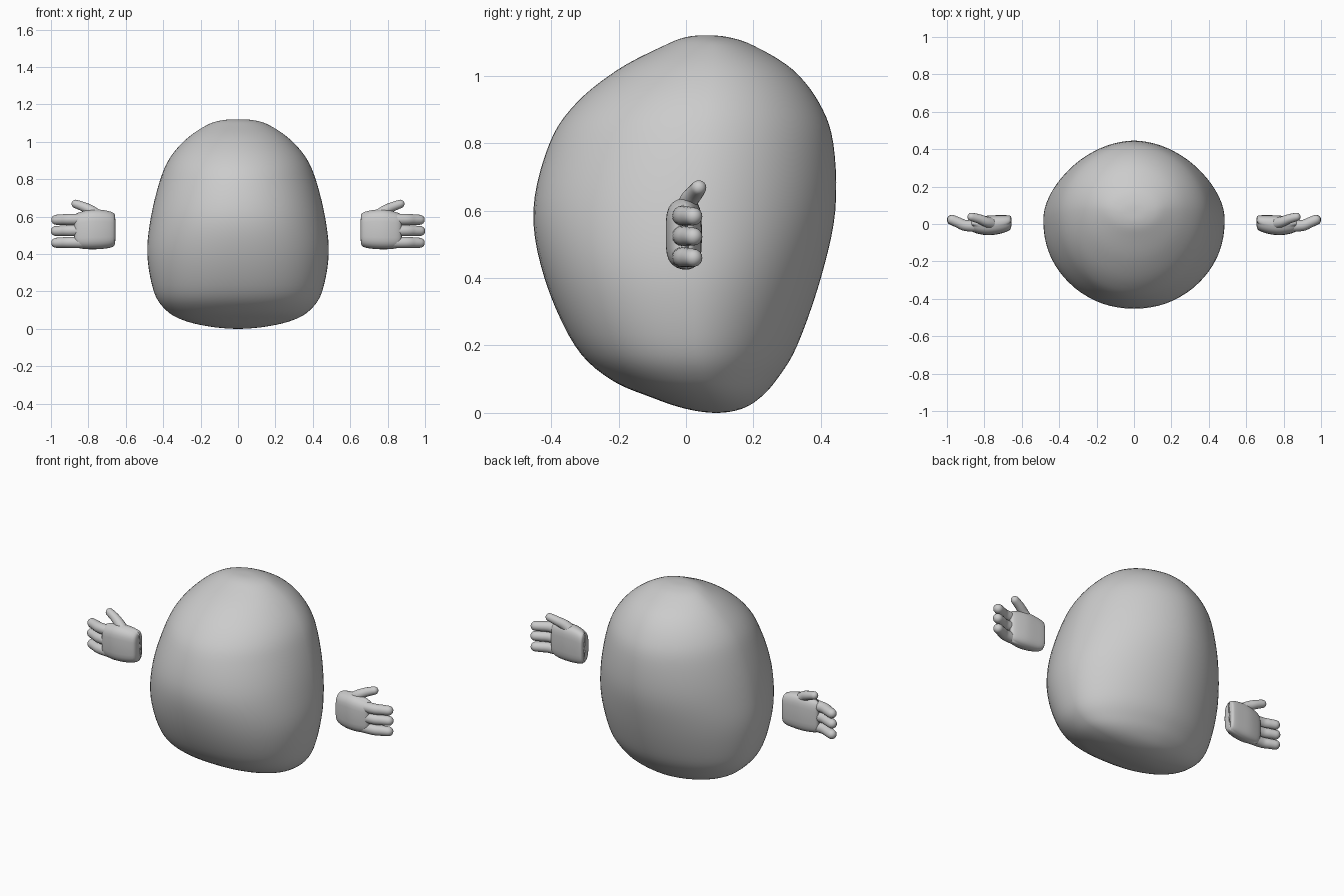
import bpy, bmesh, math
from mathutils import Vector

cube = bpy.data.objects.get("Cube")
if cube:
    bpy.data.objects.remove(cube, do_unlink=True)

grey = bpy.data.materials.new("light grey")
grey.use_nodes = True
COLOUR = (0.6, 0.6, 0.6, 1)
grey.diffuse_color = COLOUR
grey.node_tree.nodes["Principled BSDF"].inputs["Base Color"].default_value = COLOUR


def smooth_rows(rows, steps):
    """Catmull-Rom interpolation through rows of numbers."""
    rows = [Vector(r) for r in rows]
    out = []
    for i in range(1, len(rows) - 2):
        a, b, c, d = rows[i - 1:i + 3]
        for k in range(steps):
            t = k / steps
            out.append(0.5 * (2 * b + (c - a) * t + (2 * a - 5 * b + 4 * c - d) * t * t
                              + (3 * b - a - 3 * c + d) * t ** 3))
    return out + [rows[-2]]


def power(v, p):
    return math.copysign(abs(v) ** (2 / p), v)


def circle(n):
    return [(math.cos(2 * math.pi * k / n), math.sin(2 * math.pi * k / n)) for k in range(n)]


def loft(name, rings):
    """Skin closed rings; the first and last rings shrink to points."""
    bm = bmesh.new()
    loops = [[bm.verts.new(p) for p in ring] for ring in rings]
    n = len(loops[0])
    for lo, hi in zip(loops, loops[1:]):
        for k in range(n):
            bm.faces.new((lo[k], lo[(k + 1) % n], hi[(k + 1) % n], hi[k]))
    bmesh.ops.remove_doubles(bm, verts=bm.verts, dist=1e-5)
    bmesh.ops.recalc_face_normals(bm, faces=bm.faces)
    for f in bm.faces:
        f.smooth = True
    mesh = bpy.data.meshes.new(name)
    bm.to_mesh(mesh)
    bm.free()
    mesh.materials.append(grey)
    obj = bpy.data.objects.new(name, mesh)
    bpy.context.collection.objects.link(obj)
    return obj


# Body: height, half width, front y, back y
profile = [
    (0.0, 0.0, 0.09, 0.09), (0.012, 0.15, 0.0, 0.165), (0.045, 0.29, -0.10, 0.22),
    (0.10, 0.385, -0.225, 0.27), (0.20, 0.45, -0.33, 0.33), (0.40, 0.485, -0.42, 0.40),
    (0.60, 0.465, -0.453, 0.443), (0.80, 0.415, -0.405, 0.437), (0.92, 0.36, -0.325, 0.395),
    (1.02, 0.27, -0.20, 0.315), (1.09, 0.165, -0.065, 0.20), (1.115, 0.085, 0.0, 0.125),
    (1.12, 0.0, 0.06, 0.06)]


def beyond(row):
    z, w, f, b = row
    return (z, -w, b, f)


rows = smooth_rows([beyond(profile[1])] + profile + [beyond(profile[-2])], 5)
rings = []
for z, w, f, b in rows:
    mid = f + (b - f) * 0.54
    low = max(0, 1 - z / 0.8)
    ring = []
    for c, s in circle(72):
        p = 1.87 if s > 0 else 2.0 + 0.35 * low
        depth = b - mid if s > 0 else mid - f
        ring.append((w * power(c, p), mid + depth * power(s, p), z))
    rings.append(ring)
loft("body", rings)


def palm(name, side):
    # x, front y, back y, bottom z, top z
    rows = [(0.655, 0.01, 0.01, 0.53, 0.53), (0.657, -0.018, 0.038, 0.46, 0.60),
            (0.67, -0.036, 0.046, 0.438, 0.622), (0.72, -0.053, 0.047, 0.428, 0.635),
            (0.78, -0.06, 0.045, 0.425, 0.638), (0.83, -0.053, 0.036, 0.428, 0.628),
            (0.862, -0.042, 0.026, 0.436, 0.617), (0.874, -0.028, 0.015, 0.455, 0.60),
            (0.876, -0.006, -0.006, 0.53, 0.53)]
    rings = []
    for x, f, b, lo, hi in smooth_rows([rows[0]] + rows + [rows[-1]], 3):
        ring = []
        for c, s in circle(32):
            z = (lo + hi) / 2 + (hi - lo) / 2 * power(s, 3.6)
            bow = 0.014 * (abs(s) ** 3) * (c < 0)
            ring.append((side * x, (f + b) / 2 + (b - f) / 2 * power(c, 3) + bow, z))
        rings.append(ring)
    loft(name, rings)


def digit(name, side, path, radius, taper):
    """Rounded finger along a bent path."""
    pts = smooth_rows([path[0]] + path + [path[-1]], 6)
    first = (pts[1] - pts[0]).normalized()
    last = (pts[-1] - pts[-2]).normalized()
    arcs = [k * math.pi / 10 for k in range(5)]
    spine = [(pts[0] - first * radius * math.cos(a), first, radius * math.sin(a)) for a in arcs]
    for i, p in enumerate(pts):
        d = (pts[min(i + 1, len(pts) - 1)] - pts[max(i - 1, 0)]).normalized()
        spine.append((p, d, radius * (1 - (1 - taper) * i / (len(pts) - 1))))
    end = radius * taper
    spine += [(pts[-1] + last * end * math.cos(a), last, end * math.sin(a)) for a in reversed(arcs)]
    rings = []
    for p, d, r in spine:
        u = d.cross(Vector((0, 1, 0))).normalized()
        v = d.cross(u)
        ring = [p + r * (c * u + s * v) for c, s in circle(16)]
        rings.append([(side * q.x, q.y, q.z) for q in ring])
    loft(name, rings)


# Hands, palm forward, thumbs up
for label, side in (("left", 1), ("right", -1)):
    palm(label + "_palm", side)
    for finger, z, tip in (("upper", 0.585, 0.972), ("middle", 0.525, 0.974), ("lower", 0.462, 0.972)):
        path = [(0.83, -0.012, z), (0.90, -0.008, z), (0.94, 0.008, z - 0.001), (tip, 0.022, z - 0.002)]
        digit(label + "_" + finger + "_finger", side, path, 0.031, 0.86)
    thumb = [(0.745, 0.0, 0.60), (0.785, 0.01, 0.632), (0.825, 0.026, 0.652), (0.868, 0.038, 0.668)]
    digit(label + "_thumb", side, thumb, 0.031, 0.72)
